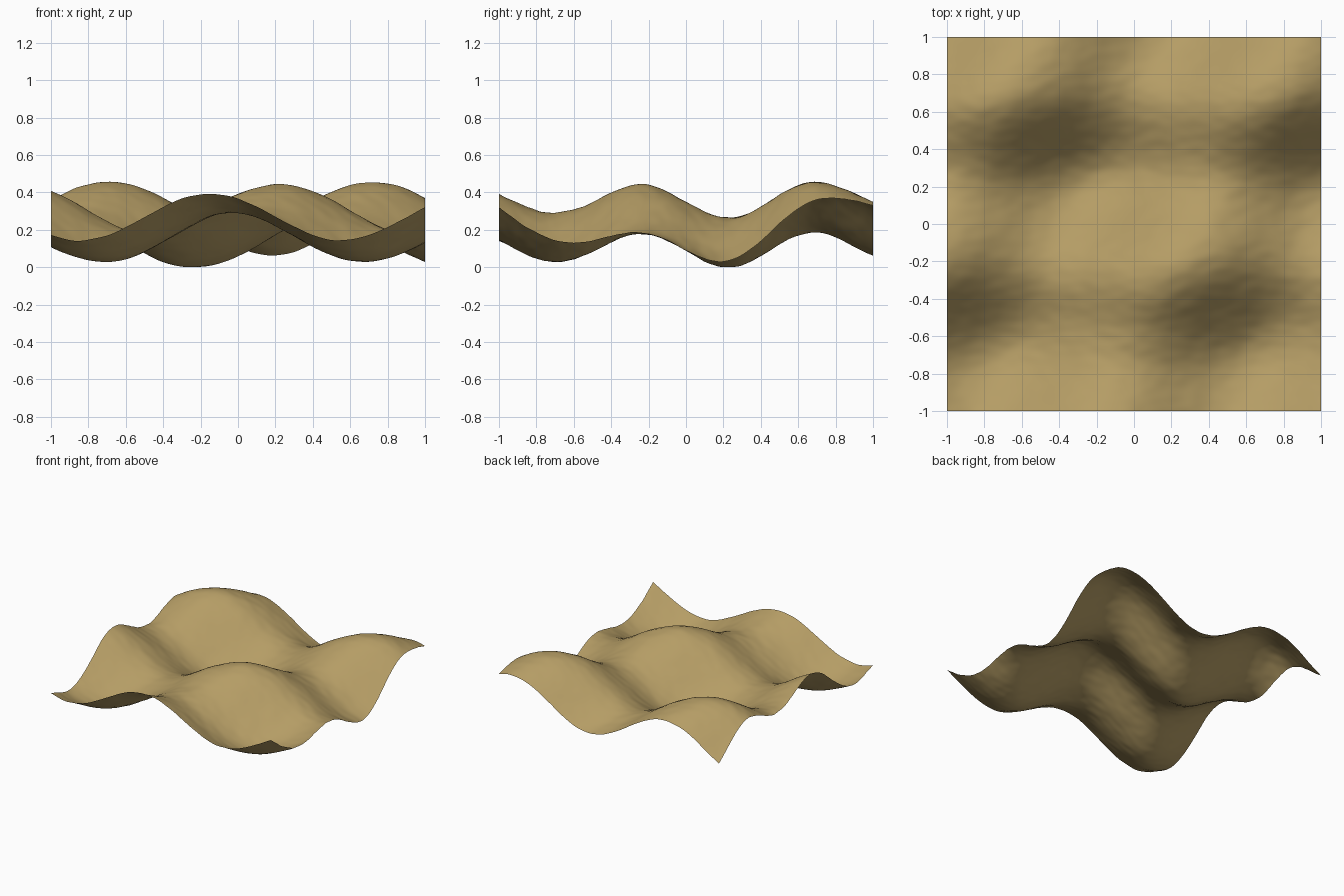
import bpy, bmesh
from math import cos, exp, pi
from mathutils import Vector, noise

if "Cube" in bpy.data.objects:
    bpy.data.objects.remove(bpy.data.objects["Cube"])

N = 140  # grid cells per side


def bump(y, centre, width):
    return exp(-((y - centre) / width) ** 2)


def height(x, y):
    # diagonal swell: crests drift in x as y grows, slightly less at the front edge
    crest = 0.345 + 0.535 * y + 0.04 * bump(y, -1.0, 0.2)
    amp = 0.132 + 0.012 * bump(y, 1.0, 0.25) - 0.008 * bump(y, -1.0, 0.2)
    swell = amp * cos(2 * pi * (x - crest) / 1.4)
    # cross ripple running front to back
    ripple = 0.089 * cos(2 * pi * (y + 0.235) / 0.92)
    # uneven row heights: raised front trough and back edge
    rows = (0.029 * bump(y, -0.68, 0.22) + 0.009 * bump(y, 0.62, 0.2)
            + 0.036 * bump(y, 1.05, 0.22))
    # fine surface roughness
    rough = 0.005 * noise.noise(Vector((x * 5, y * 7, 0.3)))
    rough += 0.003 * noise.noise(Vector((x * 11, y * 19, 4.1)))
    return 0.232 + swell + ripple + rows + rough


# open terrain sheet
bm = bmesh.new()
bmesh.ops.create_grid(bm, x_segments=N, y_segments=N, size=1.0)
for v in bm.verts:
    v.co.z = height(v.co.x, v.co.y)
low = min(v.co.z for v in bm.verts)
for v in bm.verts:
    v.co.z -= low
for f in bm.faces:
    f.smooth = True

mesh = bpy.data.meshes.new("sand_terrain")
bm.to_mesh(mesh)
bm.free()
terrain = bpy.data.objects.new("sand_terrain", mesh)
bpy.context.collection.objects.link(terrain)

# sand colour
sand = bpy.data.materials.new("sand")
sand.diffuse_color = (0.46, 0.335, 0.13, 1)
sand.use_nodes = True
sand.node_tree.nodes["Principled BSDF"].inputs["Base Color"].default_value = sand.diffuse_color
mesh.materials.append(sand)
